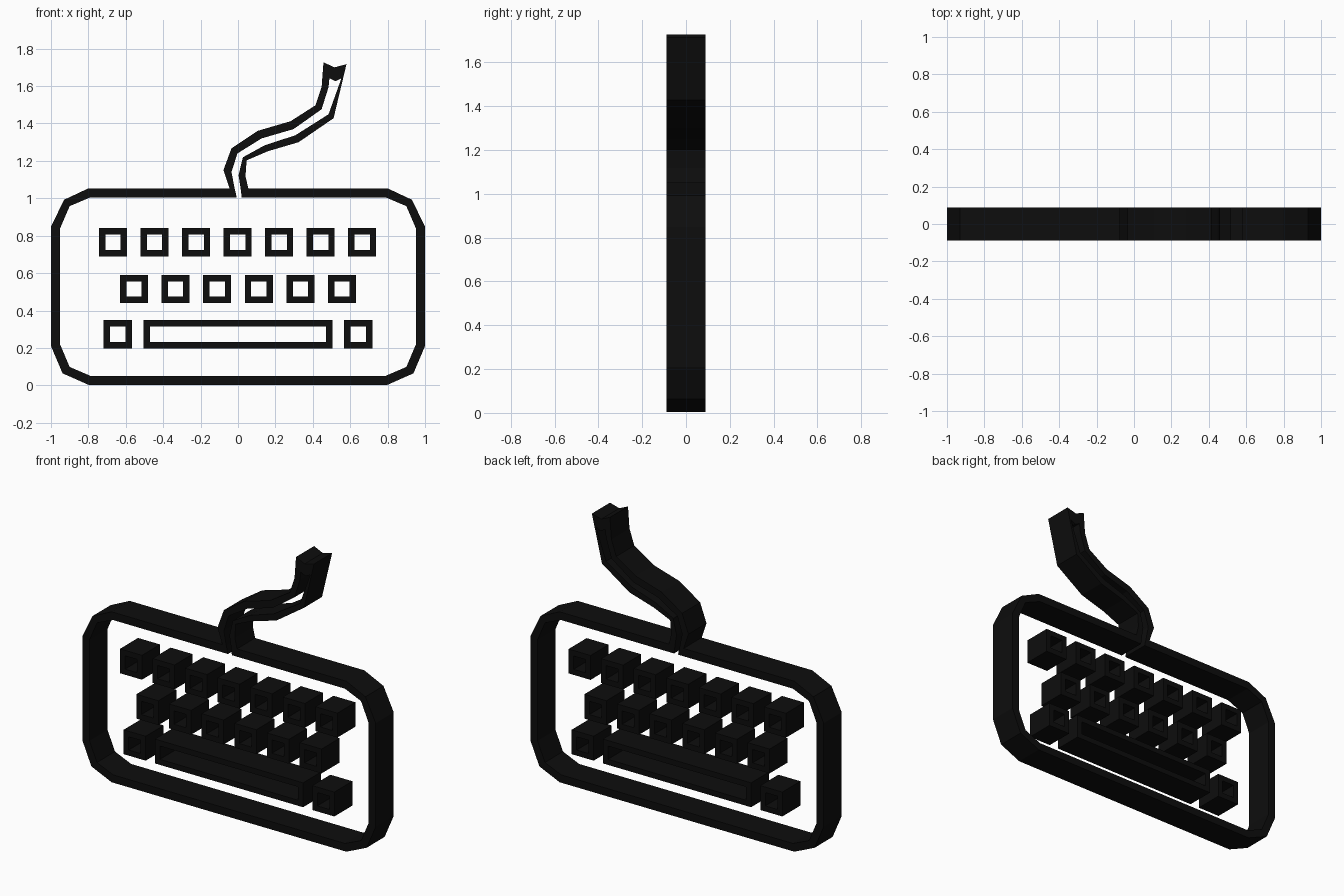
import bpy
import bmesh

cube = bpy.data.objects.get("Cube")
if cube:
    bpy.data.objects.remove(cube, do_unlink=True)

DEPTH = 0.088   # half thickness of every part
WALL = 0.034    # key outline width
KEY = 0.15      # key size

black = bpy.data.materials.new("black")
black.use_nodes = True
black.diffuse_color = (0.004, 0.004, 0.004, 1)
bsdf = next(n for n in black.node_tree.nodes if n.type == "BSDF_PRINCIPLED")
bsdf.inputs["Base Color"].default_value = black.diffuse_color


def band(name, outer, inner, closed=False):
    """Extruded flat band between two matching (x, z) outlines."""
    bm = bmesh.new()
    rings = [[bm.verts.new((x, y, z)) for x, z in line]
             for line, y in ((outer, -DEPTH), (inner, -DEPTH), (inner, DEPTH), (outer, DEPTH))]
    n = len(outer)
    for i in range(n if closed else n - 1):
        j = (i + 1) % n
        for a, b in zip(rings, rings[1:] + rings[:1]):
            bm.faces.new((a[i], a[j], b[j], b[i]))
    if not closed:
        for end in (0, -1):
            bm.faces.new([r[end] for r in rings])
    bmesh.ops.recalc_face_normals(bm, faces=bm.faces)
    mesh = bpy.data.meshes.new(name)
    bm.to_mesh(mesh)
    bm.free()
    mesh.materials.append(black)
    obj = bpy.data.objects.new(name, mesh)
    bpy.context.collection.objects.link(obj)
    return obj


def rect(x, z, w, h):
    return [(x - w / 2, z - h / 2), (x + w / 2, z - h / 2),
            (x + w / 2, z + h / 2), (x - w / 2, z + h / 2)]


def key(name, x, z, width=KEY):
    band(name, rect(x, z, width, KEY),
         rect(x, z, width - 2 * WALL, KEY - 2 * WALL), closed=True)


def mirrored(points):
    return points + [(-x, z) for x, z in reversed(points)]


# Case outline, split at the top where the cable enters
case_outer = mirrored([(-0.8, 1.053), (-0.93, 0.992), (-1, 0.848),
                       (-1, 0.21), (-0.938, 0.064), (-0.8, 0.003)])
case_inner = mirrored([(-0.79, 1.005), (-0.9, 0.958), (-0.951, 0.84),
                       (-0.951, 0.218), (-0.9, 0.098), (-0.79, 0.051)])
band("case_frame",
     [(-0.018, 1.053)] + case_outer + [(0.014, 1.053)],
     [(-0.007, 1.005)] + case_inner + [(0.02, 1.005)])

# Cable outline: up the left wall, around the notched tip, down the right wall
cable = [  # outer x, z, inner x, z
    (-0.045, 1.053, -0.018, 1.053), (-0.078, 1.15, -0.035, 1.14),
    (-0.035, 1.267, -0.003, 1.24), (0.104, 1.36, 0.126, 1.32),
    (0.281, 1.412, 0.297, 1.37), (0.414, 1.497, 0.447, 1.476),
    (0.447, 1.594, 0.484, 1.594), (0.457, 1.727, 0.489, 1.642),
    (0.516, 1.7, 0.521, 1.626), (0.58, 1.717, 0.553, 1.642),
    (0.511, 1.428, 0.484, 1.449), (0.324, 1.3, 0.307, 1.337),
    (0.158, 1.251, 0.142, 1.283), (0.046, 1.203, 0.026, 1.219),
    (0.04, 1.118, 0.003, 1.123), (0.055, 1.053, 0.014, 1.053)]
band("cable", [p[:2] for p in cable], [p[2:] for p in cable])

# Key rows
for i in range(7):
    key(f"top_key_{i + 1}", (i - 3) * 0.222 - 0.002, 0.765)
for i in range(6):
    key(f"middle_key_{i + 1}", (i - 2.5) * 0.2225, 0.515)
key("bottom_key_right", -0.643, 0.273)
key("bottom_key_left", 0.643, 0.273)
key("space_bar", 0, 0.273, 1.01)
